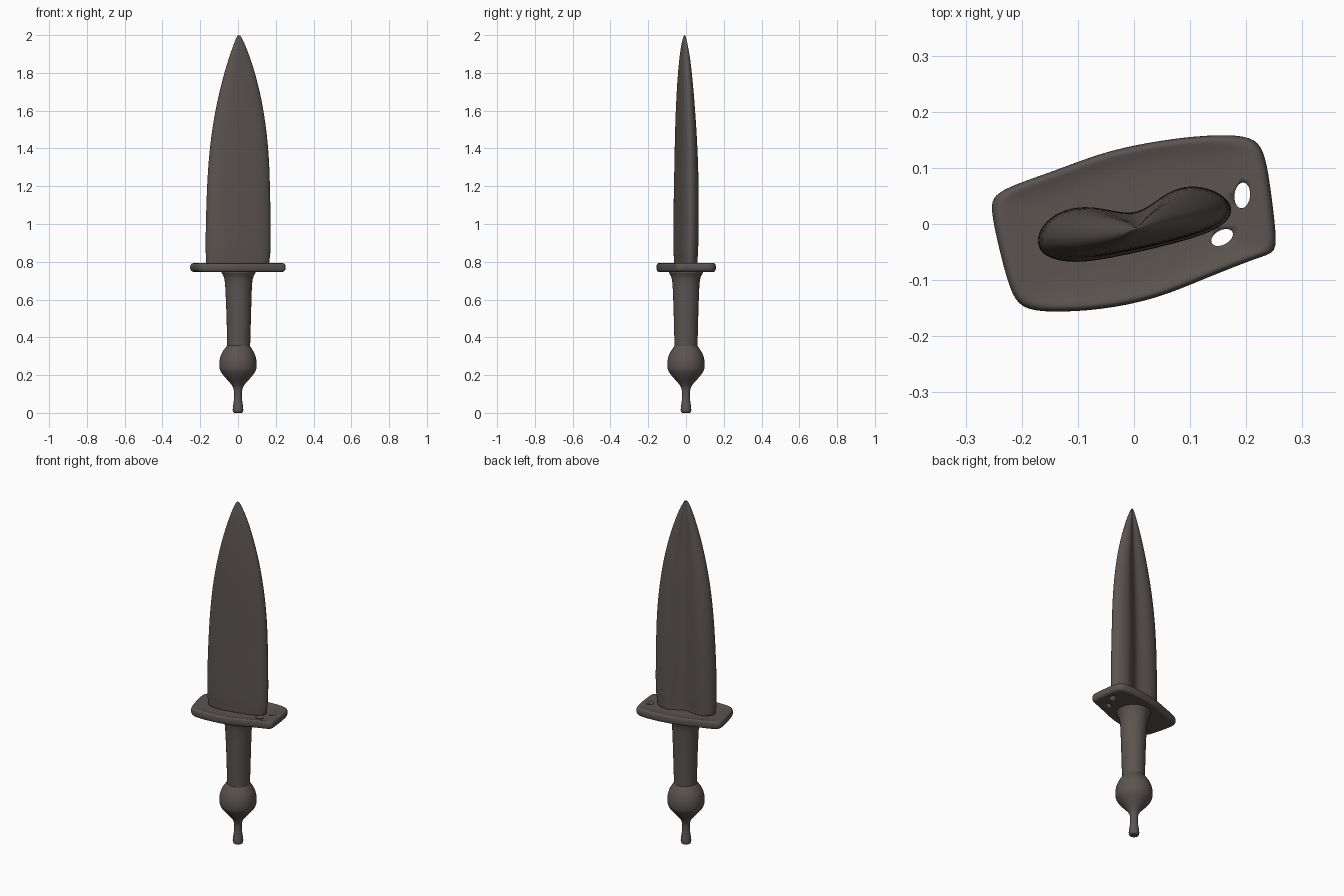
import bpy, bmesh, math

metal = bpy.data.materials.new("dark brown iron")
metal.diffuse_color = (0.105, 0.09, 0.082, 1)


def loft(name, rings, levels=2):
    """Skin closed rings of equal point count, cap both ends, subdivide smoothly."""
    bm = bmesh.new()
    rows = [[bm.verts.new(p) for p in ring] for ring in rings]
    n = len(rows[0])
    for a, b in zip(rows, rows[1:]):
        for i in range(n):
            j = (i + 1) % n
            bm.faces.new((a[i], a[j], b[j], b[i]))
    bm.faces.new(rows[0][::-1])
    bm.faces.new(rows[-1])
    bmesh.ops.recalc_face_normals(bm, faces=bm.faces)
    me = bpy.data.meshes.new(name)
    bm.to_mesh(me)
    bm.free()
    for p in me.polygons:
        p.use_smooth = True
    me.materials.append(metal)
    ob = bpy.data.objects.new(name, me)
    bpy.context.collection.objects.link(ob)
    if levels:
        m = ob.modifiers.new("smooth", 'SUBSURF')
        m.levels = m.render_levels = levels
    return ob


# Blade: kidney-shaped section with a groove along the back, tapering to a point
section = [(-.176, -.03), (-.168, -.003), (-.145, .022), (-.105, .036), (-.06, .032),
           (-.015, .02), (.02, .028), (.055, .058), (.095, .077), (.14, .071),
           (.17, .053), (.182, .03), (.17, .006), (.14, -.013), (.09, -.03),
           (.03, -.046), (-.04, -.062), (-.1, -.072), (-.145, -.066), (-.168, -.052)]
# z, x min, x max, y min, y max
stations = [(.765, -.172, .170, -.068, .068), (.80, -.170, .168, -.064, .062),
            (.85, -.175, .178, -.070, .068), (1.0, -.173, .177, -.070, .070),
            (1.2, -.167, .173, -.066, .070), (1.35, -.157, .168, -.063, .066),
            (1.5, -.140, .154, -.060, .058), (1.65, -.112, .130, -.054, .047),
            (1.78, -.080, .098, -.046, .035), (1.88, -.049, .066, -.036, .023),
            (1.95, -.024, .038, -.026, .010), (1.99, -.008, .018, -.015, -.001),
            (2.0, -.001, .010, -.010, -.004)]
blade_rings = []
for z, xa, xb, ya, yb in stations:
    blade_rings.append([(xa + (x + .176) / .358 * (xb - xa),
                         ya + (y + .072) / .149 * (yb - ya), z) for x, y in section])
loft("blade", blade_rings)

# Guard: skewed plate with a rounded rim and a slightly dished top
outline = [(-.257, .03), (-.25, .052), (-.215, .07), (-.15, .092), (-.08, .119),
           (-.02, .137), (.07, .153), (.15, .16), (.212, .157), (.232, .132),
           (.242, .08), (.253, -.01), (.255, -.052), (.225, -.058), (.12, -.1),
           (.04, -.134), (-.06, -.154), (-.15, -.158), (-.202, -.152), (-.222, -.118),
           (-.242, -.04)]
guard_profile = [(.3, .748), (.8, .748), (.95, .744), (1.0, .757), (1.0, .783),
                 (.95, .797), (.8, .784), (.3, .784)]
guard = loft("guard", [[(x * s, y * s, z) for x, y in outline] for s, z in guard_profile])

# Two small holes worn through the guard beside the blade
for cx, cy, rx, ry, turn in [(.193, .051, .014, .023, -.1), (.157, -.024, .021, .013, .5)]:
    rings = []
    for z in (.70, .85):
        ring = []
        for k in range(20):
            t = math.tau * k / 20
            u, v = rx * math.cos(t), ry * math.sin(t)
            ring.append((cx + u * math.cos(turn) - v * math.sin(turn),
                         cy + u * math.sin(turn) + v * math.cos(turn), z))
        rings.append(ring)
    cutter = loft("hole_cutter", rings, 0)
    cutter.hide_render = True
    cutter.hide_viewport = True
    cut = guard.modifiers.new("hole", 'BOOLEAN')
    cut.operation = 'DIFFERENCE'
    cut.object = cutter


def turned(name, profile, sides=12):
    """Round part from (z, radius, x centre) rows."""
    loft(name, [[(cx + r * math.cos(math.tau * k / sides), r * math.sin(math.tau * k / sides), z)
                 for k in range(sides)] for z, r, cx in profile])


# Grip with a flare under the guard
turned("grip", [(.30, .06, .003), (.34, .064, .003), (.42, .065, .004), (.55, .069, .004),
                (.66, .073, .003), (.71, .077, .003), (.735, .088, .003), (.76, .11, .003)])

# Pommel bulb with a thin stem and a flared end knob
turned("pommel", [(0, .008, 0), (0, .021, 0), (.003, .029, 0), (.025, .030, 0), (.06, .023, 0),
                  (.10, .020, 0), (.135, .024, 0), (.16, .045, 0), (.19, .074, 0), (.222, .101, 0),
                  (.25, .104, 0), (.285, .103, 0), (.325, .088, 0), (.352, .064, .002),
                  (.375, .055, .003)])
